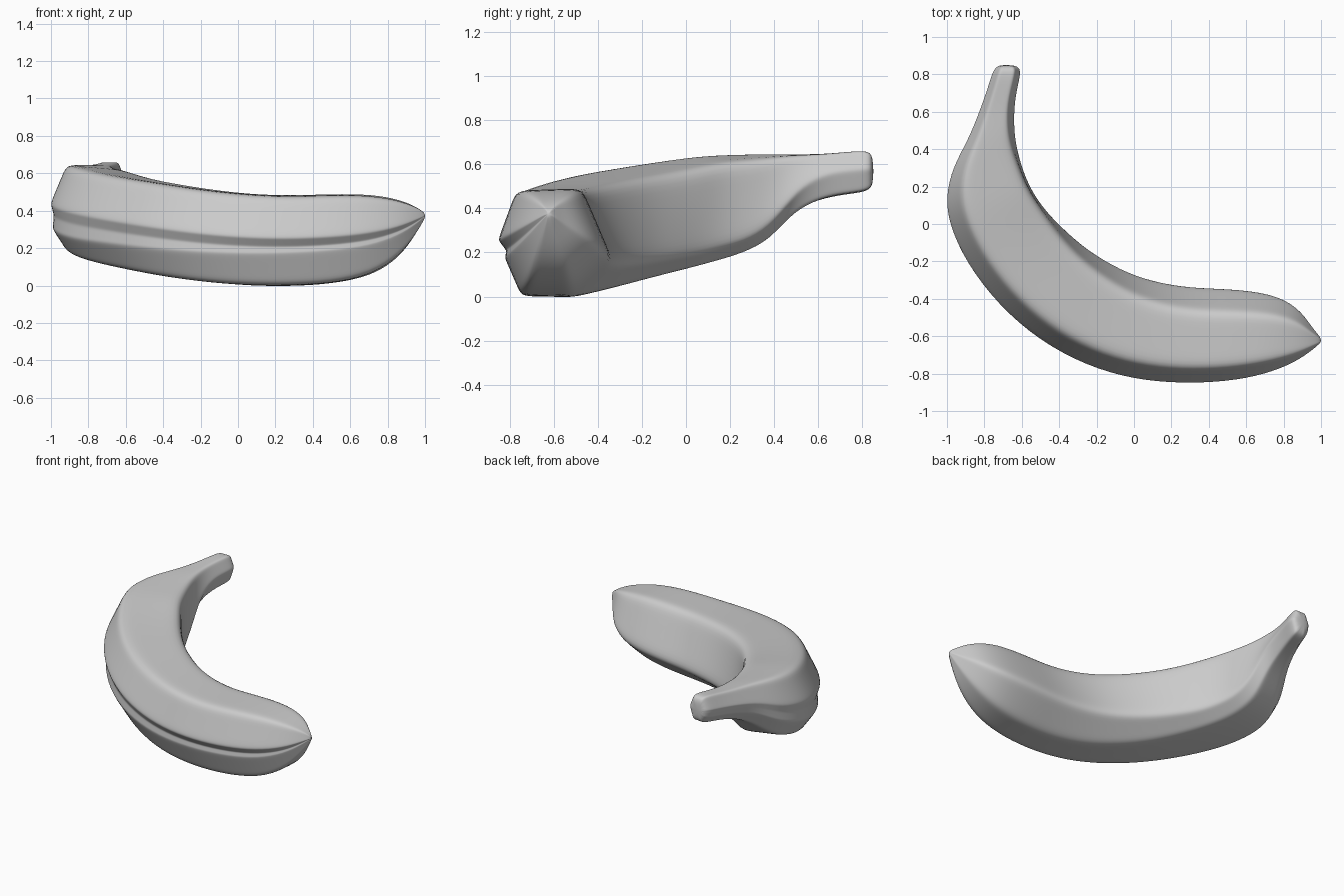
import bpy, bmesh
from mathutils import Vector

# Cross-sections as (across 0 inner..1 outer, height 0 bottom..1 top)
TIP = [(1.03, .53), (.87, .99), (.26, 1.01), (-.02, .34), (.36, -.01), (.82, 0), (.965, .36), (.955, .43)]
MID = [(1.025, .55), (.81, 1.01), (.02, .95), (-.015, .15), (.20, -.01), (.82, 0), (1.0, .25), (.985, .41)]
STEM = [(1.04, .55), (.80, 1), (.20, 1), (-.04, .55), (.18, .02), (.72, -.01), (.97, .25), (1.02, .42)]

# Stations: outer x, y, inner x, y, bottom z, top z, blend (0 tip, 1 middle, 2 stem)
STATIONS = [
    (.997, -.635, .997, -.605, .355, .39, 0),
    (.955, -.67, .95, -.55, .28, .42, 0),
    (.86, -.735, .88, -.445, .16, .455, 0),
    (.70, -.795, .74, -.368, .055, .485, 0),
    (.50, -.832, .50, -.343, .012, .487, 0),
    (.25, -.842, .30, -.34, 0, .478, .05),
    (0, -.82, .10, -.307, .003, .49, .2),
    (-.25, -.748, -.07, -.248, .022, .515, .4),
    (-.50, -.615, -.25, -.143, .055, .55, .6),
    (-.72, -.425, -.38, -.03, .095, .58, .8),
    (-.89, -.20, -.48, .07, .13, .61, 1),
    (-.98, 0, -.555, .18, .165, .635, 1),
    (-1.0, .15, -.60, .29, .20, .642, 1),
    (-.96, .31, -.63, .40, .255, .645, 1.2),
    (-.88, .45, -.645, .50, .385, .645, 1.6),
    (-.82, .60, -.645, .62, .445, .645, 2),
    (-.775, .73, -.63, .72, .465, .655, 2),
    (-.752, .81, -.607, .81, .475, .662, 2),
    (-.73, .845, -.62, .845, .495, .648, 2),
]


def section(b):
    p, q, t = (TIP, MID, b) if b <= 1 else (MID, STEM, b - 1)
    return [Vector(u).lerp(Vector(v), t) for u, v in zip(p, q)]


def ring(s):
    ox, oy, ix, iy, z0, z1, b = s
    corners = section(b)
    pts = []
    n = len(corners)
    # each ridge gets a support point either side so it stays crisp
    for i, c in enumerate(corners):
        pts += [c.lerp(corners[i - 1], .25), c, c.lerp(corners[(i + 1) % n], .25)]
    return [(ix + (ox - ix) * u, iy + (oy - iy) * u, z0 + (z1 - z0) * h) for u, h in pts]


# Banana skin lofted through the stations
bm = bmesh.new()
rings = [[bm.verts.new(p) for p in ring(s)] for s in STATIONS]
for a, b in zip(rings, rings[1:]):
    n = len(a)
    for i in range(n):
        j = (i + 1) % n
        bm.faces.new((a[i], a[j], b[j], b[i]))

# Rounded blossom tip and stem end
for r, bulge in ((rings[0], (.003, 0, 0)), (rings[-1], (0, .006, 0))):
    centre = sum((v.co for v in r), Vector()) / len(r)
    hub = bm.verts.new(centre + Vector(bulge))
    for i in range(len(r)):
        bm.faces.new((r[i], r[(i + 1) % len(r)], hub))
bmesh.ops.recalc_face_normals(bm, faces=bm.faces)
mesh = bpy.data.meshes.new("banana")
bm.to_mesh(mesh)
bm.free()
mesh.shade_smooth()
banana = bpy.data.objects.new("banana", mesh)
bpy.context.collection.objects.link(banana)
sub = banana.modifiers.new("smooth_skin", 'SUBSURF')
sub.levels = sub.render_levels = 2
